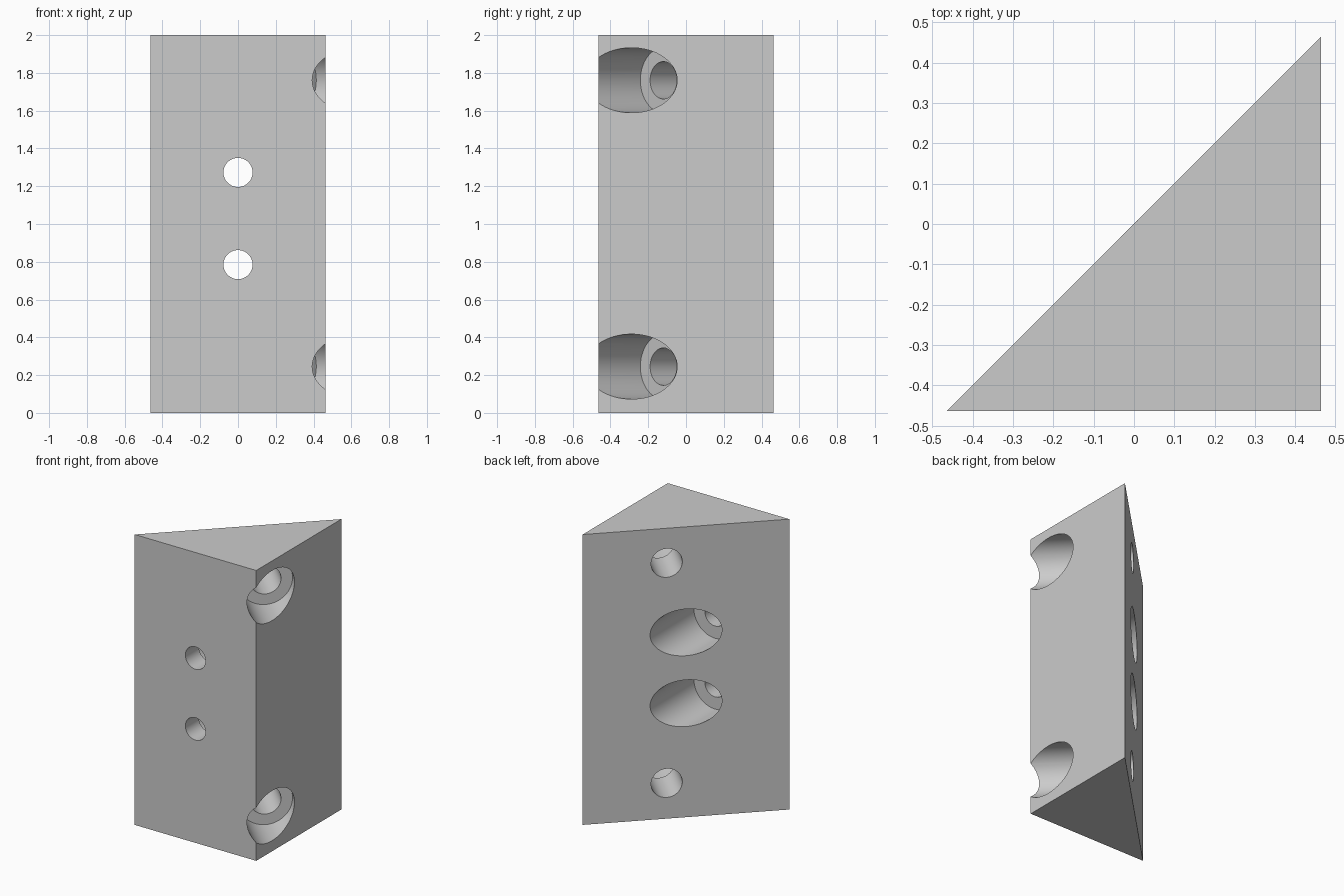
import bpy
import bmesh
from math import cos, sin, pi, radians
from mathutils import Vector

HALF = 0.463
HEIGHT = 2.0
SIDES = 64

if "Cube" in bpy.data.objects:
    bpy.data.objects.remove(bpy.data.objects["Cube"], do_unlink=True)

grey = bpy.data.materials.new("plain grey")
grey.use_nodes = True
colour = (0.6, 0.6, 0.6, 1)
grey.diffuse_color = colour
grey.node_tree.nodes["Principled BSDF"].inputs["Base Color"].default_value = colour


def add_object(name, bm):
    bmesh.ops.recalc_face_normals(bm, faces=bm.faces)
    mesh = bpy.data.meshes.new(name)
    bm.to_mesh(mesh)
    bm.free()
    mesh.materials.append(grey)
    obj = bpy.data.objects.new(name, mesh)
    bpy.context.collection.objects.link(obj)
    return obj


def stepped_cutter(name, floor, axis, bore, counterbore):
    """Stepped cylinder: wide before the floor point, narrow beyond it along axis."""
    bm = bmesh.new()
    turn = Vector(axis).to_track_quat("Z", "Y")
    rings = []
    for radius, along in ((counterbore, -1), (counterbore, 0), (bore, 0), (bore, 1)):
        ring = []
        for i in range(SIDES):
            a = 2 * pi * i / SIDES
            p = Vector((radius * cos(a), radius * sin(a), along))
            ring.append(bm.verts.new(Vector(floor) + turn @ p))
        rings.append(ring)
    for low, high in zip(rings, rings[1:]):
        for i in range(SIDES):
            j = (i + 1) % SIDES
            bm.faces.new((low[i], low[j], high[j], high[i]))
    bm.faces.new(rings[0])
    bm.faces.new(rings[-1])
    obj = add_object(name, bm)
    obj.hide_render = True
    return obj


# Triangular block
bm = bmesh.new()
base = bm.faces.new([bm.verts.new((x, y, 0)) for x, y in
                     ((-HALF, -HALF), (HALF, -HALF), (HALF, HALF))])
top = bmesh.ops.extrude_face_region(bm, geom=[base])
bmesh.ops.translate(bm, vec=(0, 0, HEIGHT),
                    verts=[v for v in top["geom"] if isinstance(v, bmesh.types.BMVert)])
block = add_object("corner_block", bm)

# Straight screw holes to the front, slanted ones through the long face
cutters = [stepped_cutter("front_hole_cutter", (0, -0.316, z), (0, -1, 0), 0.077, 0.161)
           for z in (0.785, 1.273)]
cutters += [stepped_cutter("slanted_hole_cutter", (0.293, -0.12, z), (-1, 1, 0), 0.099, 0.172)
            for z in (0.245, 1.761)]

for cutter in cutters:
    cut = block.modifiers.new("screw_hole", "BOOLEAN")
    cut.operation = "DIFFERENCE"
    cut.solver = "EXACT"
    cut.object = cutter

# Bake the cuts and remove the helpers
bpy.context.view_layer.update()
result = bpy.data.meshes.new_from_object(
    block.evaluated_get(bpy.context.evaluated_depsgraph_get()))
block.modifiers.clear()
block.data = result
for cutter in cutters:
    bpy.data.objects.remove(cutter, do_unlink=True)

# Smooth hole walls with crisp edges
bpy.ops.object.select_all(action="DESELECT")
block.select_set(True)
bpy.context.view_layer.objects.active = block
bpy.ops.object.shade_smooth_by_angle(angle=radians(30))
